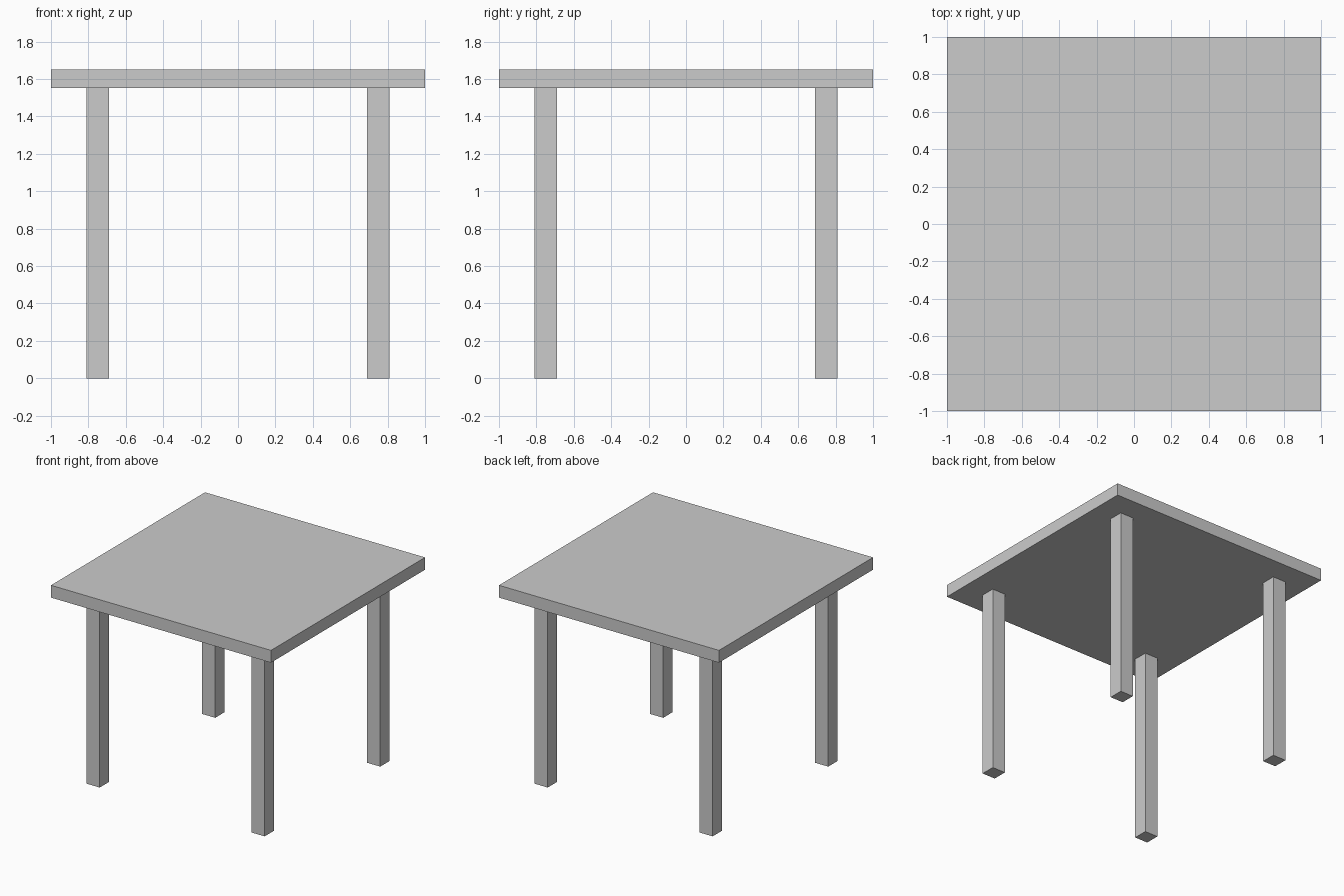
import bpy

if "Cube" in bpy.data.objects:
    bpy.data.objects.remove(bpy.data.objects["Cube"])


def box(name, x, y, z0, z1, width, depth):
    """Add a box standing between heights z0 and z1."""
    bpy.ops.mesh.primitive_cube_add(size=1, location=(x, y, (z0 + z1) / 2))
    obj = bpy.context.object
    obj.name = name
    obj.scale = (width, depth, z1 - z0)
    bpy.ops.object.transform_apply(location=False, rotation=False, scale=True)
    return obj


TOP, UNDERSIDE = 1.652, 1.551
LEG_OFFSET, LEG_WIDTH = 0.75, 0.118

# Square slab top
box("table_top", 0, 0, UNDERSIDE, TOP, 2, 2)

# Four square legs, inset from the corners
for side, sx in (("left", -1), ("right", 1)):
    for end, sy in (("front", -1), ("back", 1)):
        box(f"{end}_{side}_leg", sx * LEG_OFFSET, sy * LEG_OFFSET,
            0, UNDERSIDE, LEG_WIDTH, LEG_WIDTH)
